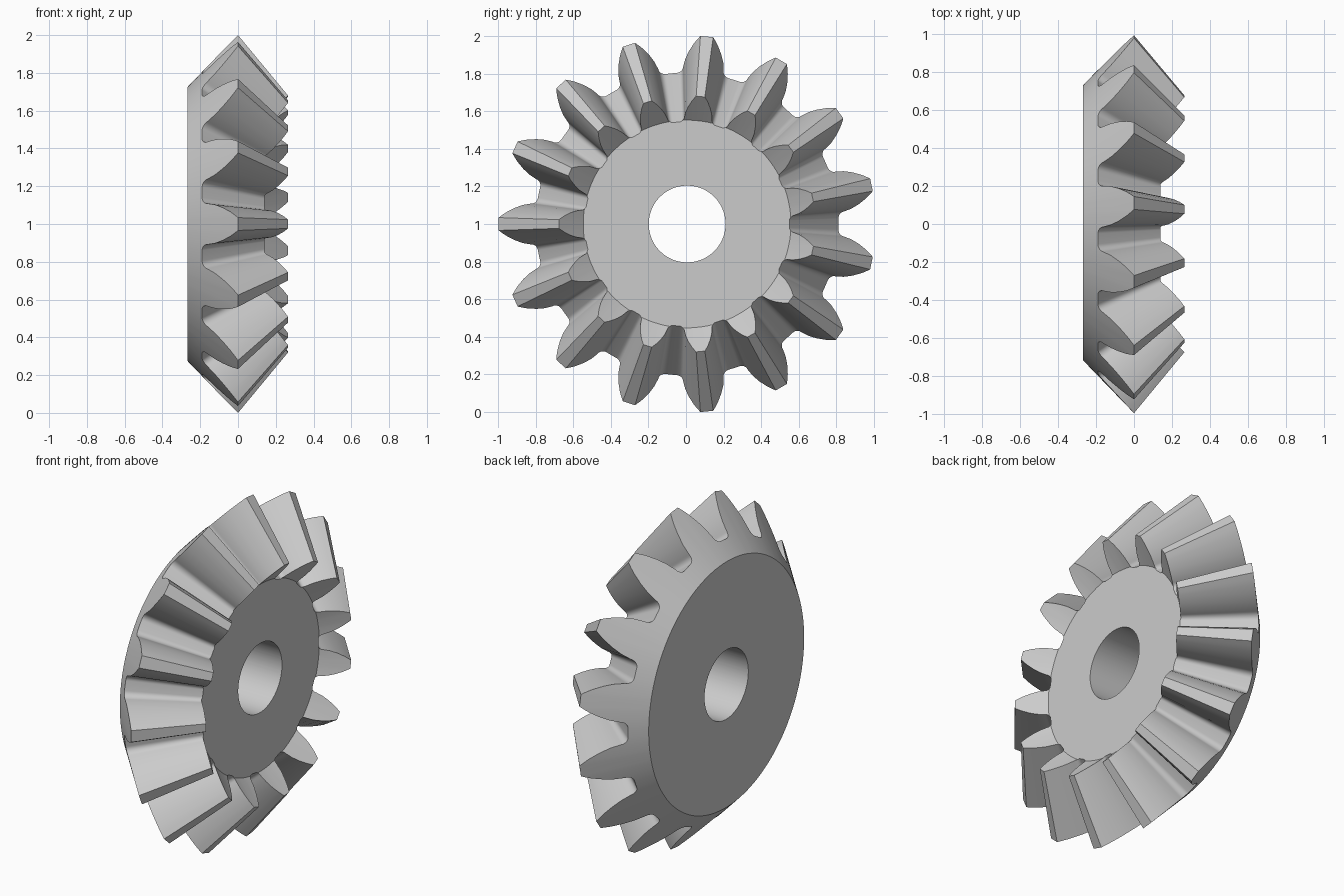
import bpy
import bmesh
from math import pi, sin, cos

cube = bpy.data.objects.get("Cube")
if cube:
    bpy.data.objects.remove(cube)

TEETH = 15
TIP_R = 1.0025      # outer tip radius, in the plane x = 0
APEX = 0.828        # all tooth lines run to this point on the axis
INNER = 0.68        # scale of the small tooth end towards the apex
SLOPE = 1.037       # radius lost per unit of depth on the back cone
BACK_X, FRONT_X = -0.268, 0.14
BORE_R = 0.204
CENTRE_Y, CENTRE_Z = 0.006, 1.0

# Half tooth profile: (depth below tip, half angle), flank then root fillet
half = [(0, 0.034), (0.02, 0.051), (0.04, 0.067), (0.08, 0.094), (0.12, 0.116)]
for i in range(8):
    t = i / 7 * pi / 2
    half.append((0.16 + 0.03 * sin(t), 0.175 - 0.045 * cos(t)))
root_depth = half[-1][0]
pitch = [(d, -a) for d, a in reversed(half)] + half + [(root_depth, pi / TEETH)]


def section(depth, angle):
    """Closed chain of (x, radius) around the body at one angle."""
    outer = (-depth, TIP_R - SLOPE * depth)
    x = APEX + (outer[0] - APEX) * INNER
    r = outer[1] * INNER
    rim_depth = (FRONT_X - APEX) / INNER + APEX
    rim = (FRONT_X, (TIP_R + SLOPE * rim_depth) * INNER)
    if x <= FRONT_X:                       # root floor runs out on the front face
        r *= (APEX - FRONT_X) / (APEX - x)
        x = FRONT_X
        rim = (x, r)
    return [(BACK_X, BORE_R), (BACK_X, TIP_R + SLOPE * BACK_X), outer,
            (x, r), rim, (FRONT_X, BORE_R)]


# Build the rings tooth by tooth and bridge neighbouring sections
bm = bmesh.new()
columns = []
for k in range(TEETH):
    base = pi + k * 2 * pi / TEETH
    for depth, a in pitch:
        columns.append([bm.verts.new((x, CENTRE_Y + r * cos(base + a),
                                      CENTRE_Z + r * sin(base + a)))
                        for x, r in section(depth, a)])
for i, col in enumerate(columns):
    nxt = columns[(i + 1) % len(columns)]
    for j in range(len(col)):
        m = (j + 1) % len(col)
        bm.faces.new((col[j], col[m], nxt[m], nxt[j]))
bmesh.ops.remove_doubles(bm, verts=bm.verts[:], dist=1e-5)
bmesh.ops.recalc_face_normals(bm, faces=bm.faces[:])

mesh = bpy.data.meshes.new("bevel_gear")
bm.to_mesh(mesh)
bm.free()
gear = bpy.data.objects.new("bevel_gear", mesh)
bpy.context.collection.objects.link(gear)

# Plain grey metal
grey = bpy.data.materials.new("light_grey")
grey.use_nodes = True
colour = (0.6, 0.6, 0.6, 1)
grey.diffuse_color = colour
grey.node_tree.nodes["Principled BSDF"].inputs["Base Color"].default_value = colour
mesh.materials.append(grey)

bpy.ops.object.select_all(action="DESELECT")
gear.select_set(True)
bpy.context.view_layer.objects.active = gear
bpy.ops.object.shade_smooth_by_angle(angle=pi / 6)
